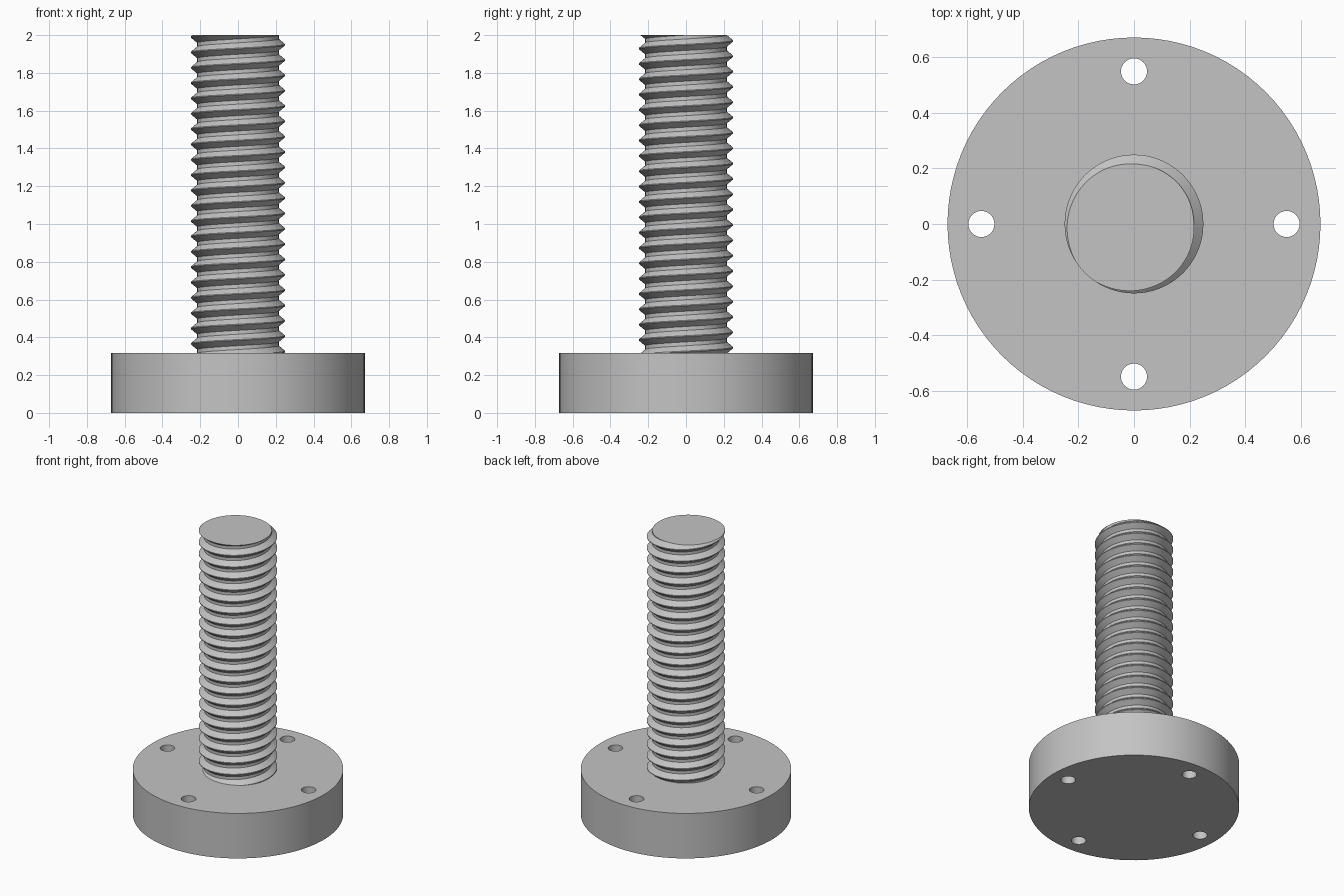
import bpy
import bmesh
from math import cos, sin, pi, radians

cube = bpy.data.objects.get("Cube")
if cube:
    bpy.data.objects.remove(cube, do_unlink=True)

PLATE_R, PLATE_H = 0.672, 0.317
HOLE_R, HOLE_CIRCLE = 0.047, 0.55
TOP = 2.0
CREST_R, ROOT_R, PITCH = 0.25, 0.216, 0.0812
STEPS = 72  # steps per thread turn

steel = bpy.data.materials.new("grey_steel")
steel.use_nodes = True
grey = (0.55, 0.55, 0.55, 1)
steel.diffuse_color = grey
steel.node_tree.nodes["Principled BSDF"].inputs["Base Color"].default_value = grey


def finish(bm, name):
    """Turn a bmesh into a shaded object with the steel material."""
    bmesh.ops.recalc_face_normals(bm, faces=bm.faces)
    mesh = bpy.data.meshes.new(name)
    bm.to_mesh(mesh)
    bm.free()
    mesh.materials.append(steel)
    obj = bpy.data.objects.new(name, mesh)
    bpy.context.collection.objects.link(obj)
    return obj


def shade(obj):
    bpy.ops.object.select_all(action='DESELECT')
    obj.select_set(True)
    bpy.context.view_layer.objects.active = obj
    bpy.ops.object.shade_smooth_by_angle(angle=radians(30))


def cylinder(name, radius, z0, z1, sides, x=0, y=0):
    bm = bmesh.new()
    bmesh.ops.create_cone(bm, cap_ends=True, segments=sides,
                          radius1=radius, radius2=radius, depth=z1 - z0)
    bmesh.ops.translate(bm, verts=bm.verts, vec=(x, y, (z0 + z1) / 2))
    return finish(bm, name)


# Round base plate with four through holes
plate = cylinder("base_plate", PLATE_R, 0, PLATE_H, 96)
for i in range(4):
    a = i * pi / 2
    cutter = cylinder("hole_cutter", HOLE_R, -0.1, PLATE_H + 0.1, 32,
                      HOLE_CIRCLE * cos(a), HOLE_CIRCLE * sin(a))
    cutter.hide_render = True
    mod = plate.modifiers.new("hole", 'BOOLEAN')
    mod.operation = 'DIFFERENCE'
    mod.solver = 'EXACT'
    mod.object = cutter
    bpy.context.view_layer.objects.active = plate
    bpy.ops.object.modifier_apply(modifier=mod.name)
    bpy.data.objects.remove(cutter, do_unlink=True)
shade(plate)

# Threaded rod: sweep one tooth profile along a right-handed helix
profile = [(-0.375, ROOT_R), (-0.03, CREST_R), (0.03, CREST_R), (0.375, ROOT_R)]
turns = int((TOP - PLATE_H) / PITCH) + 5
bm = bmesh.new()
rows = []
for k in range(turns * STEPS + 1):
    a = 2 * pi * k / STEPS
    z = TOP + PITCH * (k / STEPS - turns + 2 - 0.625)
    rows.append([bm.verts.new((r * cos(a), r * sin(a), z + PITCH * dz))
                 for dz, r in profile])
for k in range(len(rows) - 1):
    low, high = list(rows[k]), list(rows[k + 1])
    # Join the tooth to the next turn with the root strip
    if k + 1 + STEPS < len(rows):
        low.append(rows[k + STEPS][0])
        high.append(rows[k + 1 + STEPS][0])
    for j in range(len(low) - 1):
        bm.faces.new((low[j], high[j], high[j + 1], low[j + 1]))

# Trim both ends flat and cap them
for z, direction in ((TOP, 1), (PLATE_H - 0.01, -1)):
    bmesh.ops.bisect_plane(bm, geom=bm.verts[:] + bm.edges[:] + bm.faces[:],
                           dist=1e-6, plane_co=(0, 0, z),
                           plane_no=(0, 0, direction), clear_outer=True)
bmesh.ops.holes_fill(bm, edges=[e for e in bm.edges if e.is_boundary], sides=0)
shade(finish(bm, "threaded_rod"))
